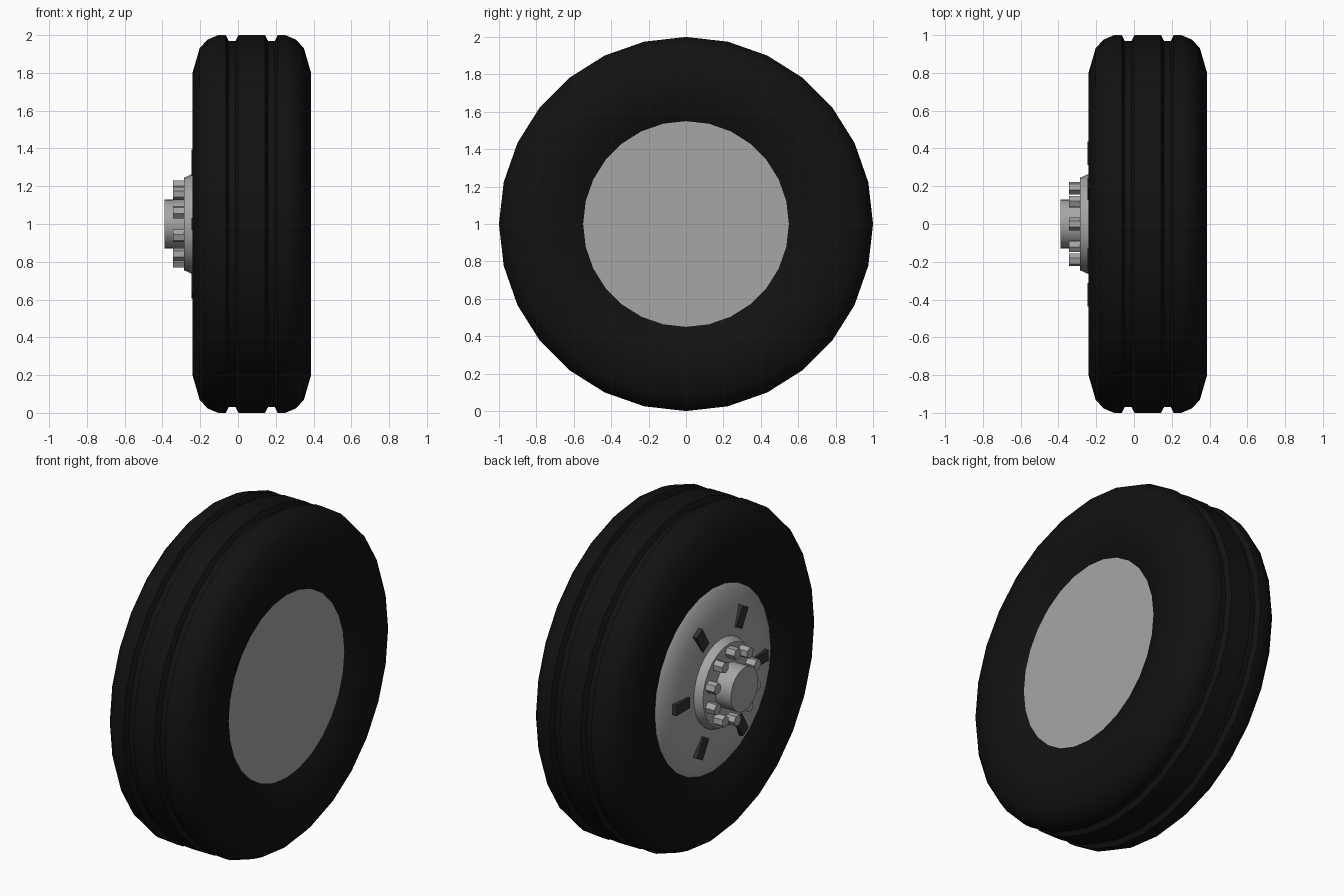
import bpy, bmesh, math
from mathutils import Matrix, Vector

cube = bpy.data.objects.get("Cube")
if cube:
    bpy.data.objects.remove(cube, do_unlink=True)

AXLE_Z = 1.0
MID_X = 0.073


def material(name, rgb):
    m = bpy.data.materials.new(name)
    m.use_nodes = True
    m.diffuse_color = (*rgb, 1)
    m.node_tree.nodes["Principled BSDF"].inputs["Base Color"].default_value = (*rgb, 1)
    return m


RUBBER = material("black rubber", (0.006, 0.006, 0.006))
METAL = material("grey metal", (0.38, 0.38, 0.37))
DARK = material("dark vent", (0.03, 0.03, 0.03))


def finish(bm, name, mat, smooth=True):
    bmesh.ops.recalc_face_normals(bm, faces=bm.faces)
    mesh = bpy.data.meshes.new(name)
    bm.to_mesh(mesh)
    bm.free()
    mesh.materials.append(mat)
    obj = bpy.data.objects.new(name, mesh)
    bpy.context.collection.objects.link(obj)
    obj.location.z = AXLE_Z
    if smooth:
        bpy.ops.object.select_all(action='DESELECT')
        obj.select_set(True)
        bpy.context.view_layer.objects.active = obj
        bpy.ops.object.shade_smooth_by_angle(angle=math.radians(30))
    return obj


def lathe(name, profile, mat, segments=28, closed=False):
    """Turn (x, radius) points around the axle; open ends are capped."""
    bm = bmesh.new()
    rings = []
    for x, r in profile:
        angles = [math.tau * i / segments for i in range(segments)]
        rings.append([bm.verts.new((x, r * math.cos(a), r * math.sin(a))) for a in angles])
    pairs = list(zip(rings, rings[1:]))
    if closed:
        pairs.append((rings[-1], rings[0]))
    else:
        bm.faces.new(rings[0])
        bm.faces.new(rings[-1])
    for a, b in pairs:
        for i in range(segments):
            j = (i + 1) % segments
            bm.faces.new((a[i], a[j], b[j], b[i]))
    return finish(bm, name, mat)


# Tyre: half section from the bead to the tread centre, mirrored
half = [(0.25, 0.55), (0.289, 0.63), (0.308, 0.71), (0.314, 0.80), (0.276, 0.93),
        (0.236, 0.975), (0.178, 1.0), (0.137, 1.0), (0.122, 0.97), (0.086, 0.97),
        (0.07, 1.0)]
tyre = [(MID_X + x, r) for x, r in half]
tyre += [(MID_X - x, r) for x, r in reversed(half)]
lathe("tyre", tyre, RUBBER, closed=True)

# Wheel disc: flat inner face, domed outer face
lathe("wheel_disc", [(0.323, 0.552), (-0.177, 0.552), (-0.198, 0.525),
                     (-0.222, 0.42), (-0.234, 0.33), (-0.238, 0.24)], METAL)

# Hub flange and axle cap
lathe("hub_flange", [(-0.22, 0.265), (-0.241, 0.265), (-0.285, 0.245)], METAL)
lathe("axle_cap", [(-0.27, 0.13), (-0.39, 0.13)], METAL)

# Wheel nuts
bm = bmesh.new()
for i in range(10):
    turn = Matrix.Rotation(math.tau * i / 10, 4, 'X')
    place = turn @ Matrix.Translation((-0.31, 0, 0.2)) @ Matrix.Rotation(math.pi / 2, 4, 'Y')
    bmesh.ops.create_cone(bm, cap_ends=True, segments=6, radius1=0.034, radius2=0.034,
                          depth=0.07, matrix=place)
finish(bm, "wheel_nuts", METAL, smooth=False)

# Vent plates set around the disc
bm = bmesh.new()
for i in range(6):
    turn = Matrix.Rotation(math.tau * i / 6, 4, 'X')
    place = turn @ Matrix.Translation((-0.225, 0.375, 0)) @ Matrix.Diagonal((0.04, 0.125, 0.065, 1))
    bmesh.ops.create_cube(bm, size=1, matrix=place)
finish(bm, "vent_plates", DARK, smooth=False)
